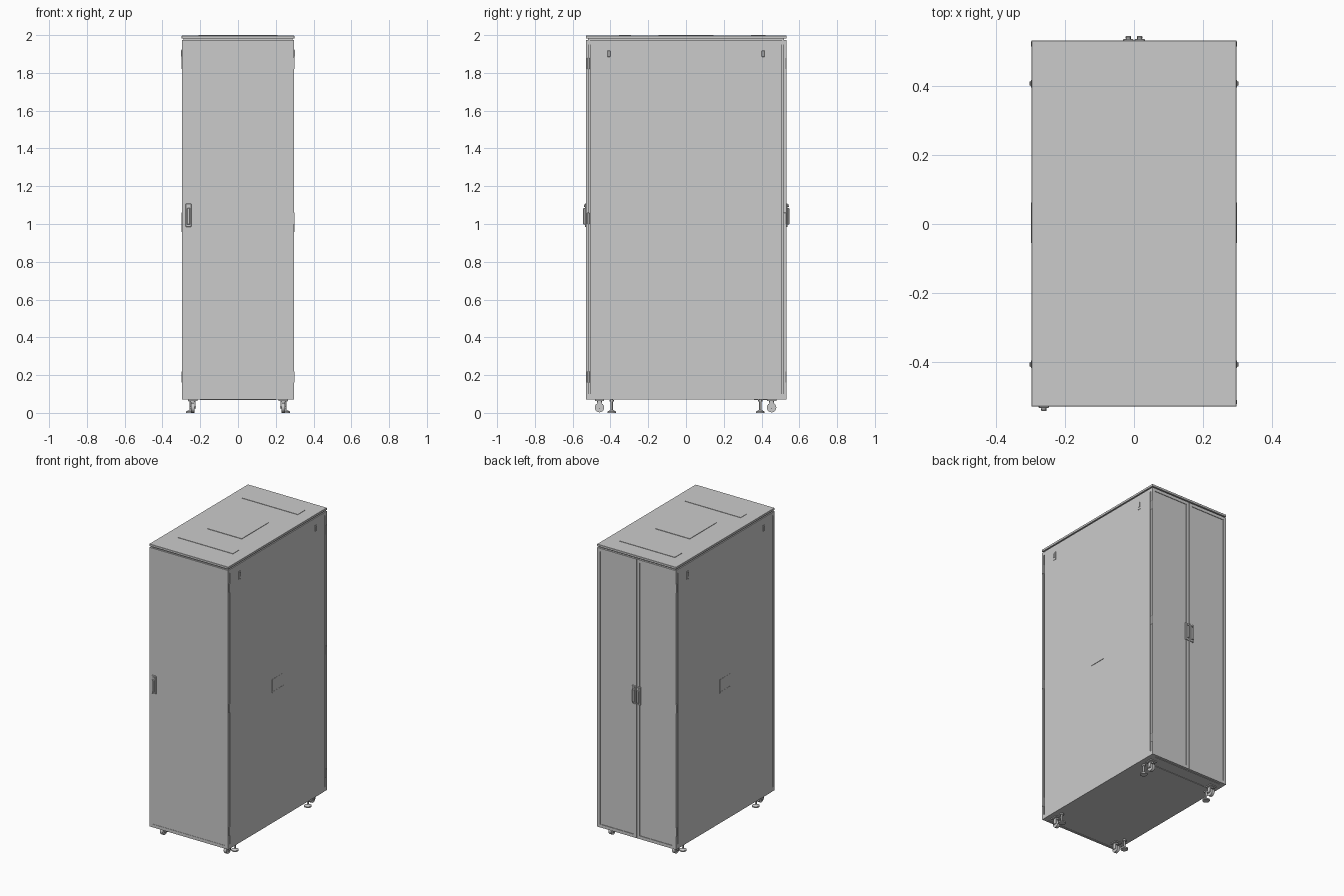
import bpy, bmesh
from mathutils import Matrix, Vector

if "Cube" in bpy.data.objects:
    bpy.data.objects.remove(bpy.data.objects["Cube"])


def finish(name, bm, smooth=False):
    bmesh.ops.recalc_face_normals(bm, faces=bm.faces)
    me = bpy.data.meshes.new(name)
    bm.to_mesh(me)
    bm.free()
    ob = bpy.data.objects.new(name, me)
    bpy.context.collection.objects.link(ob)
    if smooth:
        bpy.context.view_layer.objects.active = ob
        ob.select_set(True)
        bpy.ops.object.shade_smooth_by_angle()
        ob.select_set(False)
    return ob


def box(name, x, y, z, bevel=0, inset=None, depth=0.003):
    """Box from (min, max) ranges; inset = normal of a face to recess."""
    bm = bmesh.new()
    bmesh.ops.create_cube(bm, size=1)
    for v in bm.verts:
        v.co = Vector([(a + b) / 2 + c * (b - a) for (a, b), c in zip((x, y, z), v.co)])
    bm.normal_update()
    if inset:
        n = Vector(inset)
        face = max(bm.faces, key=lambda f: f.normal.dot(n))
        bmesh.ops.inset_region(bm, faces=[face], thickness=0.03)
        # vertical step walls of the shallow door recess
        ext = bmesh.ops.extrude_face_region(bm, geom=[face])['geom']
        bmesh.ops.delete(bm, geom=[face], context='FACES_ONLY')
        bmesh.ops.translate(bm, vec=-n * depth, verts=[g for g in ext if isinstance(g, bmesh.types.BMVert)])
    if bevel:
        bmesh.ops.bevel(bm, geom=list(bm.edges), offset=bevel, segments=1, affect='EDGES')
    return finish(name, bm)


def cyl(name, loc, r, h, axis='Z', r2=None, n=24):
    bm = bmesh.new()
    rot = {'Z': Matrix(), 'X': Matrix.Rotation(1.5707963, 4, 'Y'), 'Y': Matrix.Rotation(1.5707963, 4, 'X')}[axis]
    bmesh.ops.create_cone(bm, cap_ends=True, segments=n, radius1=r, radius2=r if r2 is None else r2,
                          depth=h, matrix=Matrix.Translation(loc) @ rot)
    return finish(name, bm, True)


def mirrored(a, b, s):
    return (a, b) if s > 0 else (-b, -a)


W, Z0, Z1 = 0.297, 0.07, 1.974
F, B = -0.53, 0.533

# Base, inner ceiling and roof
box("base_panel", (-0.294, 0.294), (-0.512, 0.512), (Z0, 0.085))
box("roof_neck", (-0.289, 0.289), (-0.52, 0.52), (1.96, 1.984))
box("roof_lid", (-0.298, 0.298), (F, B), (1.982, 1.997), 0.001)
box("roof_centre_cover", (-0.13, 0.13), (-0.145, 0.145), (1.997, 2.0))
for label, y in (("front", (-0.355, -0.29)), ("rear", (0.345, 0.42))):
    box(label + "_roof_cable_cover", (-0.21, 0.21), y, (1.997, 1.9995))
box("base_cable_cover", (-0.2, 0.2), (0.36, 0.43), (0.067, 0.07))

# Doors: one at the front, two leaves at the back
box("front_door", (-W, W), (F, -0.516), (Z0, Z1), inset=(0, -1, 0), depth=0.002)
for s, label in ((-1, "left"), (1, "right")):
    box(label + "_rear_door", mirrored(0.0015, W, s), (0.516, B), (Z0, Z1), inset=(0, 1, 0), depth=0.004)

    # Side panel with slim gaps to the corner posts
    box(label + "_side_panel", mirrored(0.285, W, s), (-0.509, 0.509), (Z0, Z1))
    for e in (-1, 1):
        ys = mirrored(0.507, 0.517, e)
        box(label + "_corner_post", mirrored(0.26, 0.289, s), mirrored(0.48, 0.517, e), (0.085, 1.96))
        box(label + "_post_foot", mirrored(0.26, 0.296, s), ys, (Z0, 0.1))
        box(label + "_post_head", mirrored(0.26, 0.296, s), ys, (1.95, Z1))

        # Side panel latches
        yc = 0.408 * e
        box(label + "_latch_plate", mirrored(W, 0.3, s), (yc - 0.011, yc + 0.011), (1.87, 1.925), 0.001)
        box(label + "_latch_tab", mirrored(0.3, 0.303, s), (yc - 0.007, yc + 0.007), (1.885, 1.918), 0.001)

        # Wheels: mount plate, fork and roller
        x, y = 0.24 * s, (0.453 if e > 0 else -0.458)
        box("caster_mount", (x - 0.025, x + 0.025), (y - 0.025, y + 0.025), (0.064, Z0))
        cyl("caster_swivel", (x, y, 0.06), 0.014, 0.01)
        for d in (-1, 1):
            fx = x + d * 0.014
            box("caster_fork", (fx - 0.002, fx + 0.002), (y - 0.011, y + 0.011), (0.022, 0.058))
        box("caster_bridge", (x - 0.016, x + 0.016), (y - 0.011, y + 0.011), (0.055, 0.059))
        cyl("caster_wheel", (x, y, 0.028), 0.025, 0.02, 'X', n=32)
        cyl("caster_axle", (x, y, 0.028), 0.005, 0.036, 'X', n=12)

        # Levelling feet
        x, y = 0.252 * s, 0.393 * e
        cyl("foot_pad", (x, y, 0.004), 0.023, 0.008)
        cyl("foot_cone", (x, y, 0.012), 0.021, 0.008, r2=0.008)
        cyl("foot_stem", (x, y, 0.04), 0.006, 0.06, n=16)
        cyl("foot_nut", (x, y, 0.064), 0.012, 0.01, n=6)

    # Side panel grip
    box(label + "_grip_plate", mirrored(W, 0.2985, s), (-0.055, 0.062), (0.96, 1.05))
    box(label + "_grip_lip", mirrored(W, 0.3, s), (-0.055, 0.062), (0.957, 0.966))

# Hinges
for zc in (0.19, 1.03, 1.85):
    span = (zc - 0.03, zc + 0.03)
    box("front_hinge", (0.287, 0.2995), (-0.523, -0.512), span, 0.001)
    for s in (-1, 1):
        box("rear_hinge", mirrored(0.287, 0.2995, s), (0.516, 0.531), span, 0.001)


# Swing handles: base plate, lever and lock
def handle(label, x, face, d):
    def out(a, b):
        return (face + a, face + b) if d > 0 else (face - b, face - a)
    box(label + "_handle_base", (x - 0.015, x + 0.015), out(-0.005, 0.005), (0.985, 1.108), 0.002)
    box(label + "_handle_lever", (x - 0.008, x + 0.008), out(0.004, 0.014), (0.998, 1.084), 0.002)
    cyl(label + "_handle_lock", (x, face + d * 0.006, 1.096), 0.007, 0.01, 'Y', n=16)


handle("front", -0.262, F, -1)
handle("rear_left", -0.0165, B, 1)
handle("rear_right", 0.0165, B, 1)
